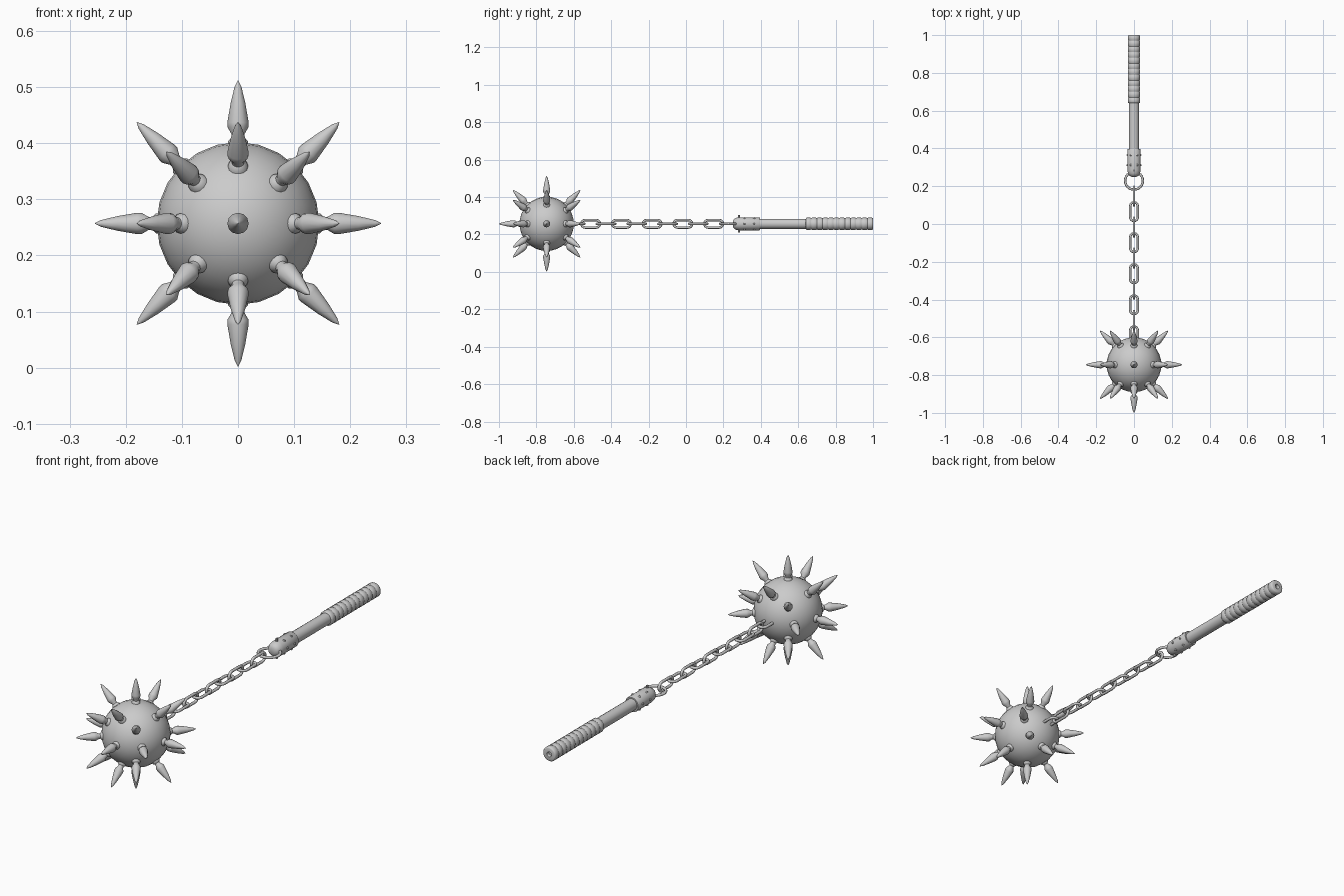
import bpy
from math import pi, sin, cos, radians
from mathutils import Vector

if "Cube" in bpy.data.objects:
    bpy.data.objects.remove(bpy.data.objects["Cube"], do_unlink=True)

CZ = 0.257                                # height of the weapon's axis
BALL = Vector((0, -0.745, CZ))

steel = bpy.data.materials.new("grey steel")
steel.use_nodes = True
grey = (0.6, 0.6, 0.6, 1)
steel.diffuse_color = grey
steel.node_tree.nodes["Principled BSDF"].inputs["Base Color"].default_value = grey


def finish(ob, name, angle=40):
    ob.name = name
    ob.data.materials.append(steel)
    bpy.ops.object.select_all(action='DESELECT')
    ob.select_set(True)
    bpy.context.view_layer.objects.active = ob
    bpy.ops.object.shade_smooth_by_angle(angle=radians(angle))
    return ob


def mesh_object(name, verts, faces, angle=40):
    me = bpy.data.meshes.new(name)
    me.from_pydata(verts, [], faces)
    ob = bpy.data.objects.new(name, me)
    bpy.context.collection.objects.link(ob)
    return finish(ob, name, angle)


def lathe(name, profile, origin, direction, sides=16, angle=40):
    """Spin (radius, distance) pairs around a direction and cap both ends."""
    turn = Vector(direction).to_track_quat('Z', 'Y')
    verts = [origin + turn @ Vector((r * cos(2 * pi * k / sides), r * sin(2 * pi * k / sides), d))
             for r, d in profile for k in range(sides)]
    faces = [(i * sides + k, i * sides + (k + 1) % sides,
              (i + 1) * sides + (k + 1) % sides, (i + 1) * sides + k)
             for i in range(len(profile) - 1) for k in range(sides)]
    last = (len(profile) - 1) * sides
    faces += [tuple(reversed(range(sides))), tuple(range(last, last + sides))]
    return mesh_object(name, verts, faces, angle)


def link(name, y, radius, straight, wire, upright=False, arc=8, sides=8):
    """Closed stadium-shaped loop of round wire, lying flat or on edge."""
    verts = []
    for end in (1, -1):
        for i in range(arc + 1):
            a = pi * i / arc + (0 if end == 1 else pi)
            out = Vector((cos(a), sin(a), 0))
            mid = out * radius + Vector((0, end * straight, 0))
            for k in range(sides):
                b = 2 * pi * k / sides
                p = mid + out * wire * cos(b) + Vector((0, 0, wire * sin(b)))
                if upright:
                    p = Vector((-p.z, p.y, p.x))
                verts.append(p + Vector((0, y, CZ)))
    n = 2 * (arc + 1)
    faces = [(i * sides + k, (i + 1) % n * sides + k,
              (i + 1) % n * sides + (k + 1) % sides, i * sides + (k + 1) % sides)
             for i in range(n) for k in range(sides)]
    return mesh_object(name, verts, faces, 60)


# Ball
bpy.ops.mesh.primitive_uv_sphere_add(segments=24, ring_count=16, radius=0.145,
                                     location=BALL, rotation=(pi / 2, 0, 0))
finish(bpy.context.object, "ball")

# Spikes: flared foot, narrow neck, swollen head, long point
spike = [(0.018, 0.130), (0.018, 0.146), (0.011, 0.153), (0.012, 0.160), (0.019, 0.172),
         (0.019, 0.180), (0.013, 0.215), (0.006, 0.244), (0.0005, 0.255)]
directions = [(0, -1, 0)]
for tilt in (-pi / 4, 0, pi / 4):
    for k in range(8):
        a = k * pi / 4
        directions.append((cos(tilt) * cos(a), sin(tilt), cos(tilt) * sin(a)))
for n, d in enumerate(directions):
    lathe(f"spike_{n + 1}", spike, BALL, d, 12, 50)

# Chain: alternating flat and upright links, then the joining ring
for i in range(10):
    link(f"chain_link_{i + 1}", -0.592 + i * 0.0822, 0.020, 0.0295, 0.0065, i % 2 == 1)
link("handle_ring", 0.229, 0.047, 0, 0.0065, arc=12)

# Handle shaft, with a domed collar at the chain end
back = Vector((0, 1, 0))
axis = Vector((0, 0, CZ))
lathe("handle_shaft", [(0.027, 0.35), (0.027, 0.66)], axis, back)
lathe("collar", [(0.014, 0.250), (0.025, 0.256), (0.032, 0.268), (0.035, 0.285),
                 (0.035, 0.393), (0.033, 0.396), (0.026, 0.396)], axis, back, 20)

# Ridged grip ending in a small sunken hole
grip = [(0.026, 0.64)]
pitch = 0.36 / 12
for i in range(12):
    y = 0.64 + i * pitch
    grip += [(0.030, y + 0.001), (0.033, y + 0.005),
             (0.033, y + pitch - 0.005), (0.030, y + pitch - 0.001)]
grip += [(0.028, 1.0), (0.012, 1.0), (0.010, 0.985)]
lathe("grip", grip, axis, back, 20)

# Cross pin holding the ring, and two rows of rivets round the collar
lathe("cross_pin", [(0.005, -0.046), (0.005, 0.046)], Vector((0, 0.283, CZ)), (0, 0, 1), 8)
for row, y in enumerate((0.312, 0.365)):
    for k in range(6):
        a = k * pi / 3
        lathe(f"rivet_{row + 1}_{k + 1}", [(0.006, 0.030), (0.006, 0.036), (0.003, 0.039)],
              Vector((0, y, CZ)), (cos(a), 0, sin(a)), 8)
